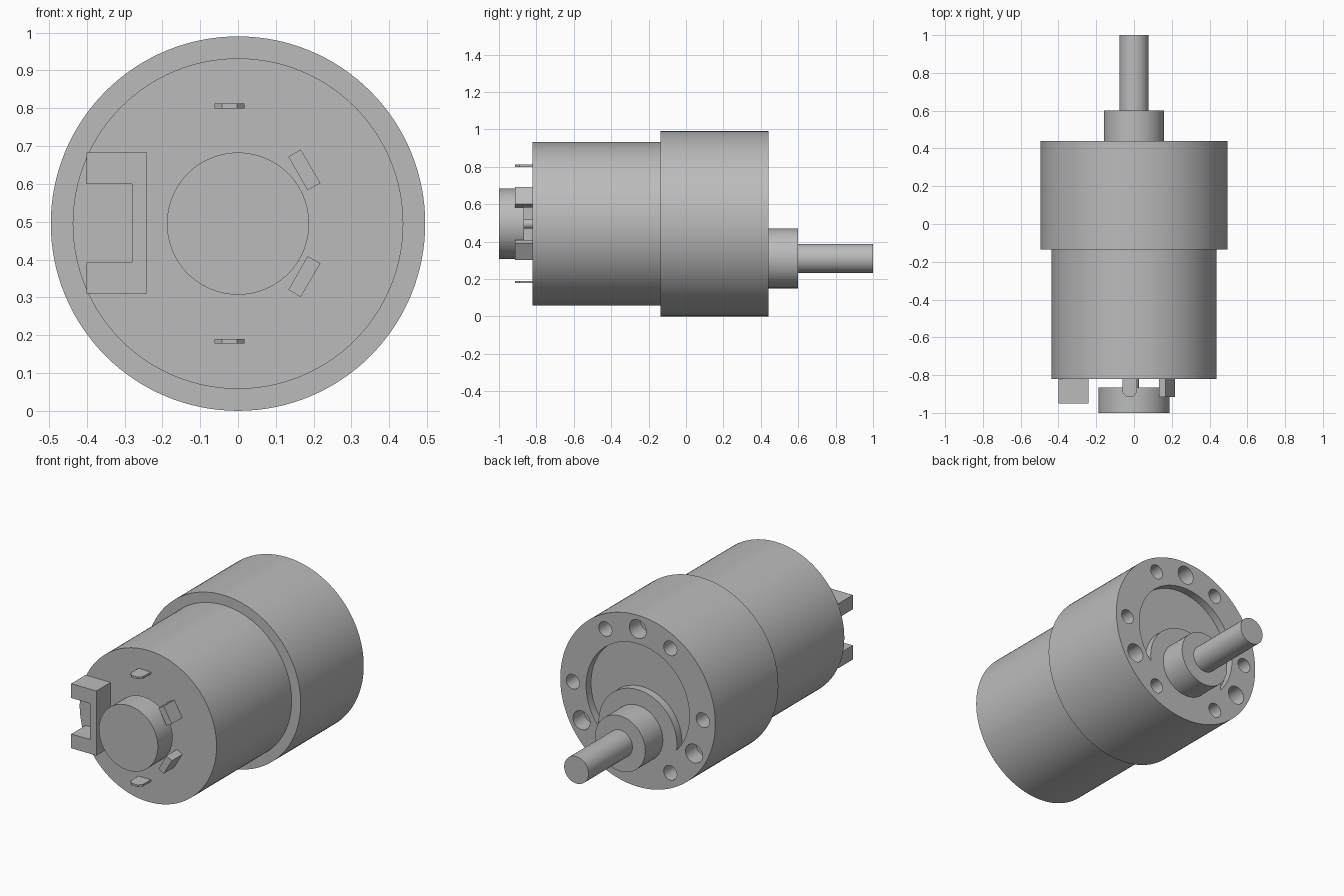
import bpy, bmesh, math
from mathutils import Vector

if "Cube" in bpy.data.objects:
    bpy.data.objects.remove(bpy.data.objects["Cube"])

ZC = 0.495          # height of the motor axis
SHAFT_Z = 0.31      # height of the offset output shaft

metal = bpy.data.materials.new("grey_metal")
metal.diffuse_color = (0.5, 0.5, 0.5, 1)
metal.use_nodes = True
metal.node_tree.nodes["Principled BSDF"].inputs["Base Color"].default_value = metal.diffuse_color


def make(name, bm):
    bmesh.ops.recalc_face_normals(bm, faces=bm.faces)
    me = bpy.data.meshes.new(name)
    bm.to_mesh(me)
    bm.free()
    ob = bpy.data.objects.new(name, me)
    bpy.context.collection.objects.link(ob)
    me.materials.append(metal)
    return ob


def prism(bm, pts, axis, a, b):
    """Extrude an outline along y (points are x,z) or z (points are x,y)."""
    def at(p, t):
        return (p[0], t, p[1]) if axis == "y" else (p[0], p[1], t)
    lo = [bm.verts.new(at(p, a)) for p in pts]
    hi = [bm.verts.new(at(p, b)) for p in pts]
    bm.faces.new(lo)
    bm.faces.new(hi[::-1])
    for i in range(len(pts)):
        j = (i + 1) % len(pts)
        bm.faces.new((lo[i], lo[j], hi[j], hi[i]))


def circle(r, x=0, z=ZC, n=96):
    return [(x + r * math.cos(2 * math.pi * i / n),
             z + r * math.sin(2 * math.pi * i / n)) for i in range(n)]


def part(name, pts, a, b, axis="y"):
    bm = bmesh.new()
    prism(bm, pts, axis, a, b)
    return make(name, bm)


def smooth(ob):
    bpy.ops.object.select_all(action="DESELECT")
    ob.select_set(True)
    bpy.context.view_layer.objects.active = ob
    bpy.ops.object.shade_smooth_by_angle(angle=math.radians(30))


def cut(ob, cutter):
    mod = ob.modifiers.new("cut", "BOOLEAN")
    mod.operation, mod.solver, mod.object = "DIFFERENCE", "EXACT", cutter
    bpy.ops.object.select_all(action="DESELECT")
    ob.select_set(True)
    bpy.context.view_layer.objects.active = ob
    bpy.ops.object.modifier_apply(modifier=mod.name)
    bpy.data.objects.remove(cutter)


# Gearbox with a crescent recess around the shaft pad
gearbox = part("gearbox", circle(0.495, n=128), -0.135, 0.44)
recess = part("recess_cutter", circle(0.33), 0.395, 0.5)
pad = part("pad_cutter", circle(0.25, z=SHAFT_Z), 0.3, 0.6)
cut(recess, pad)
cut(gearbox, recess)

# Ring of screw holes, six small and three large
bm = bmesh.new()
holes = [(60 * i, 0.042) for i in range(6)] + [(90 + 120 * i, 0.054) for i in range(3)]
for deg, r in holes:
    a = math.radians(deg)
    prism(bm, circle(r, 0.415 * math.cos(a), ZC + 0.415 * math.sin(a), 32), "y", 0.34, 0.5)
cut(gearbox, make("hole_cutter", bm))
smooth(gearbox)

# Motor can, rear bearing cap and shafts
smooth(part("motor_can", circle(0.437, n=128), -0.82, -0.135))
smooth(part("rear_cap", circle(0.188), -1.0, -0.865))
smooth(part("rear_neck", circle(0.026, n=32), -0.87, -0.82))
smooth(part("shaft_boss", circle(0.16, z=SHAFT_Z), 0.44, 0.6))
smooth(part("output_shaft", circle(0.078, z=SHAFT_Z, n=64), 0.6, 1.0))

# Plug socket, a channel open towards the side
part("plug_socket", [(-0.40, 0.31), (-0.24, 0.31), (-0.24, 0.683), (-0.40, 0.683),
                     (-0.40, 0.60), (-0.28, 0.60), (-0.28, 0.392), (-0.40, 0.392)], -0.95, -0.82)

# Thin solder tabs with chamfered tips, and slanted blocks, mirrored top to bottom
tab = [(-0.062, -0.82), (-0.062, -0.89), (-0.042, -0.913),
       (-0.003, -0.913), (0.017, -0.89), (0.017, -0.82)]
block = [Vector((0.133, 0.176)), Vector((0.166, 0.195)),
         Vector((0.218, 0.106)), Vector((0.184, 0.087))]
for side, s in (("upper", 1), ("lower", -1)):
    z = ZC + s * 0.311
    part(side + "_solder_tab", tab, z - 0.006, z + 0.006, "z")
    part(side + "_slanted_block", [(p.x, ZC + 0.001 + s * p.y) for p in block], -0.915, -0.82)
